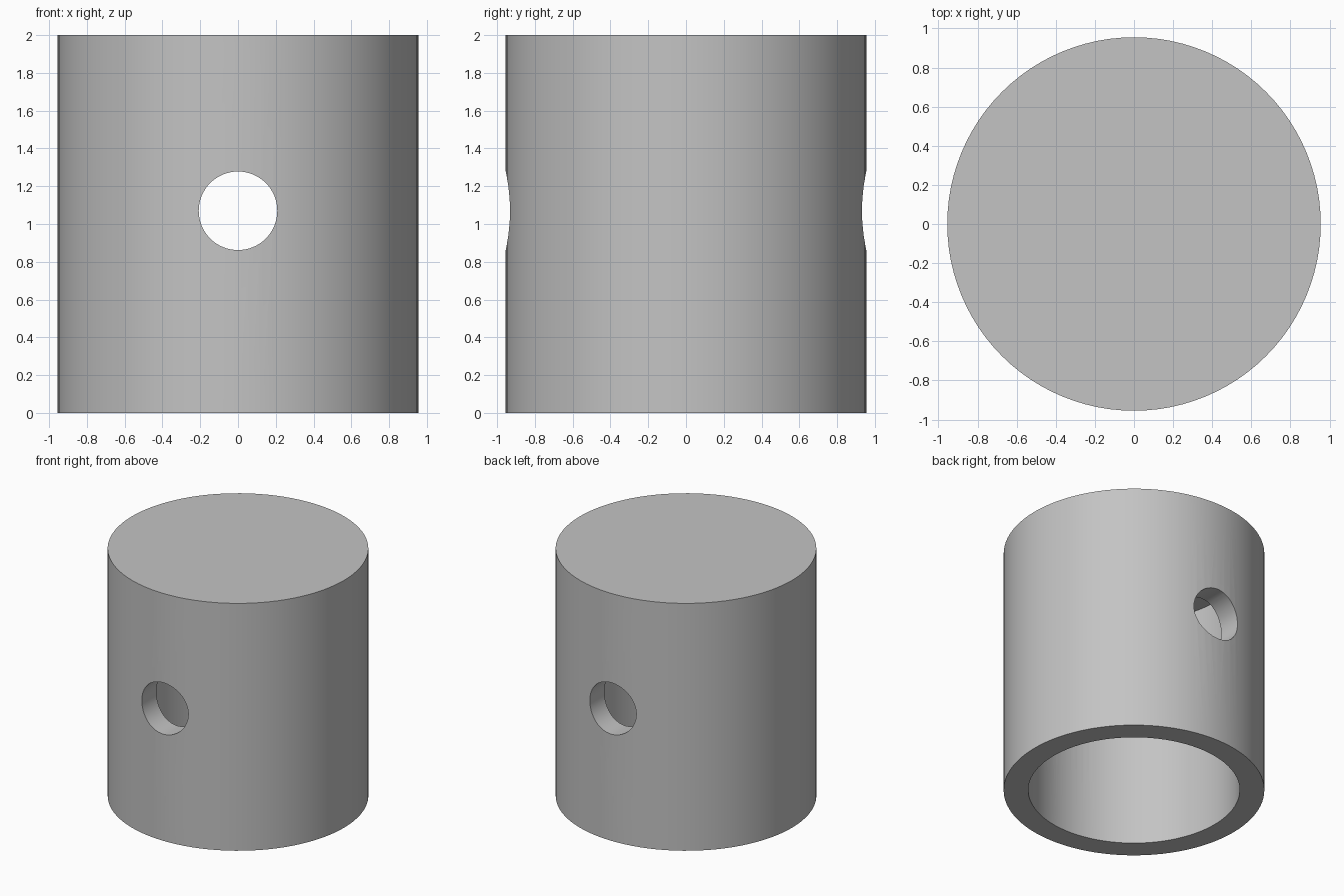
import bpy
import math

cube = bpy.data.objects.get("Cube")
if cube:
    bpy.data.objects.remove(cube, do_unlink=True)

HEIGHT, OUTER, INNER = 2.0, 0.955, 0.775
CAVITY_TOP = 1.88
PIN_RADIUS, PIN_Z = 0.208, 1.07

grey = bpy.data.materials.new("plain grey")
grey.use_nodes = True
colour = (0.55, 0.55, 0.55, 1)
grey.diffuse_color = colour
grey.node_tree.nodes["Principled BSDF"].inputs["Base Color"].default_value = colour


def cylinder(name, radius, depth, z, sides, turn=0):
    bpy.ops.mesh.primitive_cylinder_add(
        vertices=sides, radius=radius, depth=depth,
        location=(0, 0, z), rotation=(turn, 0, 0))
    obj = bpy.context.object
    obj.name = name
    obj.data.materials.append(grey)
    return obj


# Closed-top body
body = cylinder("piston_body", OUTER, HEIGHT, HEIGHT / 2, 96)

# Cavity open at the bottom, and the cross hole running front to back
cutters = [
    cylinder("cavity_cutter", INNER, CAVITY_TOP + 0.2, (CAVITY_TOP - 0.2) / 2, 96),
    cylinder("pin_hole_cutter", PIN_RADIUS, 3, PIN_Z, 64, math.pi / 2),
]
bpy.ops.object.select_all(action='DESELECT')
body.select_set(True)
bpy.context.view_layer.objects.active = body
for cutter in cutters:
    cut = body.modifiers.new(cutter.name, 'BOOLEAN')
    cut.operation = 'DIFFERENCE'
    cut.solver = 'EXACT'
    cut.object = cutter
    bpy.ops.object.modifier_apply(modifier=cut.name)
for cutter in cutters:
    bpy.data.objects.remove(cutter, do_unlink=True)

# Smooth walls with crisp rims
bpy.ops.object.shade_smooth_by_angle(angle=math.radians(30))
